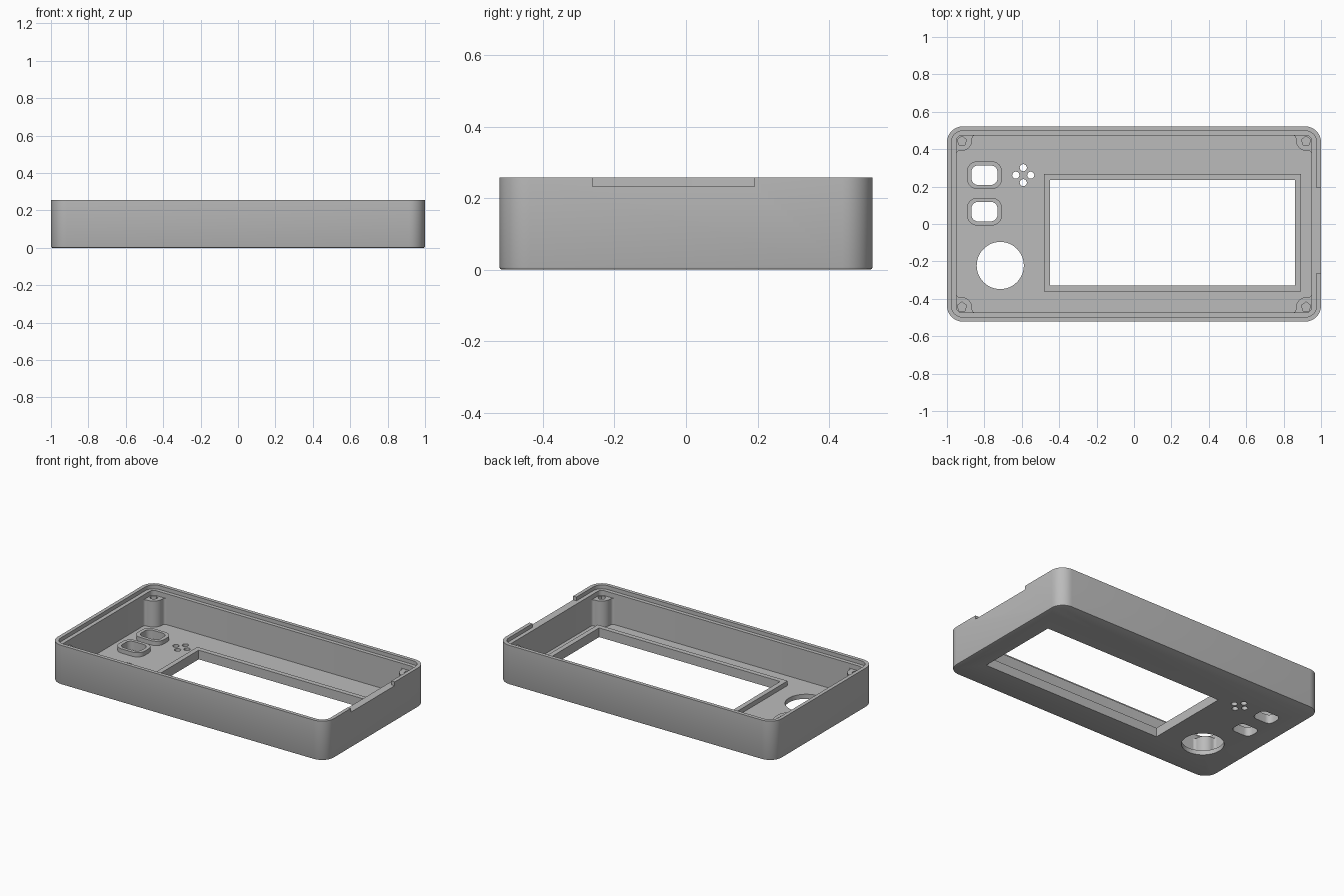
import bpy, bmesh
from math import cos, sin, pi, radians

cube = bpy.data.objects.get("Cube")
if cube:
    bpy.data.objects.remove(cube, do_unlink=True)

grey = bpy.data.materials.new("plain grey")
grey.use_nodes = True
grey.diffuse_color = (0.5, 0.5, 0.5, 1)
grey.node_tree.nodes["Principled BSDF"].inputs["Base Color"].default_value = (0.5, 0.5, 0.5, 1)

HEIGHT, FLOOR, STEP = 0.257, 0.03, 0.232


def arc(cx, cy, r, start, end, n=8):
    angles = [radians(start + (end - start) * i / n) for i in range(n + 1)]
    return [(cx + r * cos(a), cy + r * sin(a)) for a in angles]


def rect(x0, x1, y0, y1, r=0):
    if not r:
        return [(x0, y0), (x1, y0), (x1, y1), (x0, y1)]
    return (arc(x1 - r, y1 - r, r, 0, 90) + arc(x0 + r, y1 - r, r, 90, 180)
            + arc(x0 + r, y0 + r, r, 180, 270) + arc(x1 - r, y0 + r, r, 270, 360))


def circle(x, y, r, n=24, turn=0):
    return [(x + r * cos(turn + 2 * pi * i / n), y + r * sin(turn + 2 * pi * i / n))
            for i in range(n)]


def prism(name, outline, z0, z1, round_bottom=0):
    bm = bmesh.new()
    face = bm.faces.new([bm.verts.new((x, y, z0)) for x, y in outline])
    top = bmesh.ops.extrude_face_region(bm, geom=[face], use_keep_orig=True)
    bmesh.ops.translate(bm, vec=(0, 0, z1 - z0),
                        verts=[v for v in top["geom"] if isinstance(v, bmesh.types.BMVert)])
    bmesh.ops.recalc_face_normals(bm, faces=bm.faces)
    if round_bottom:
        edges = [e for e in bm.edges if all(abs(v.co.z - z0) < 1e-5 for v in e.verts)]
        bmesh.ops.bevel(bm, geom=edges, offset=round_bottom, segments=2,
                        affect='EDGES', profile=0.5)
    mesh = bpy.data.meshes.new(name)
    bm.to_mesh(mesh)
    bm.free()
    mesh.materials.append(grey)
    obj = bpy.data.objects.new(name, mesh)
    bpy.context.collection.objects.link(obj)
    return obj


def select(obj):
    bpy.ops.object.select_all(action='DESELECT')
    obj.select_set(True)
    bpy.context.view_layer.objects.active = obj


def cut(obj, outline, z0, z1):
    cutter = prism("cutter", outline, z0, z1)
    mod = obj.modifiers.new("cut", 'BOOLEAN')
    mod.operation, mod.solver, mod.object = 'DIFFERENCE', 'EXACT', cutter
    select(obj)
    bpy.ops.object.modifier_apply(modifier=mod.name)
    bpy.data.objects.remove(cutter, do_unlink=True)


parts = []

# Open tray with a stepped rim
shell = prism("case_shell", rect(-1, 1, -0.522, 0.522, 0.085), 0, HEIGHT, 0.007)
cut(shell, rect(-0.95, 0.95, -0.473, 0.473, 0.03), FLOOR, 0.4)
cut(shell, rect(-0.976, 0.976, -0.498, 0.498, 0.06), STEP, 0.4)
# Rim notch on the left side
cut(shell, rect(0.96, 1.1, -0.262, 0.192), STEP, 0.4)
parts.append(shell)

# Display opening with its raised frame
opening = rect(-0.45, 0.86, -0.33, 0.236)
cut(shell, opening, -0.1, 0.1)
frame = prism("display_frame", rect(-0.482, 0.892, -0.362, 0.268), FLOOR, 0.06)
cut(frame, opening, -0.1, 0.2)
parts.append(frame)

# Knob opening and cluster of sound holes
cut(shell, circle(-0.715, -0.222, 0.126, 48), -0.1, 0.1)
for dx, dy in ((0.04, 0), (-0.04, 0), (0, 0.04), (0, -0.04)):
    cut(shell, circle(-0.592 + dx, 0.261 + dy, 0.019), -0.1, 0.1)

# Button openings with raised surrounds
for label, y in (("back", 0.261), ("front", 0.066)):
    slot = rect(-0.869, -0.73, y - 0.052, y + 0.052, 0.035)
    cut(shell, slot, -0.1, 0.1)
    surround = prism(label + "_button_surround",
                     rect(-0.893, -0.706, y - 0.074, y + 0.074, 0.055), FLOOR, 0.058)
    cut(surround, slot, -0.1, 0.2)
    parts.append(surround)

# Corner screw posts, flared where they meet the walls
post_outline = (arc(0.85, 0.458, 0.015, 90, 0, 4) + arc(0.925, 0.45, 0.06, 180, 270)
                + arc(0.935, 0.375, 0.015, 90, 0, 4)
                + [(0.96, 0.375), (0.96, 0.483), (0.85, 0.483)])
for sx, side in ((1, "left"), (-1, "right")):
    for sy, end in ((1, "back"), (-1, "front")):
        post = prism(f"{end}_{side}_screw_post",
                     [(sx * x, sy * y) for x, y in post_outline], FLOOR, 0.2)
        cut(post, circle(sx * 0.92, sy * 0.443, 0.026, 5, pi / 2), 0.07, 0.4)
        parts.append(post)

for part in parts:
    select(part)
    bpy.ops.object.shade_smooth_by_angle(angle=radians(30))
